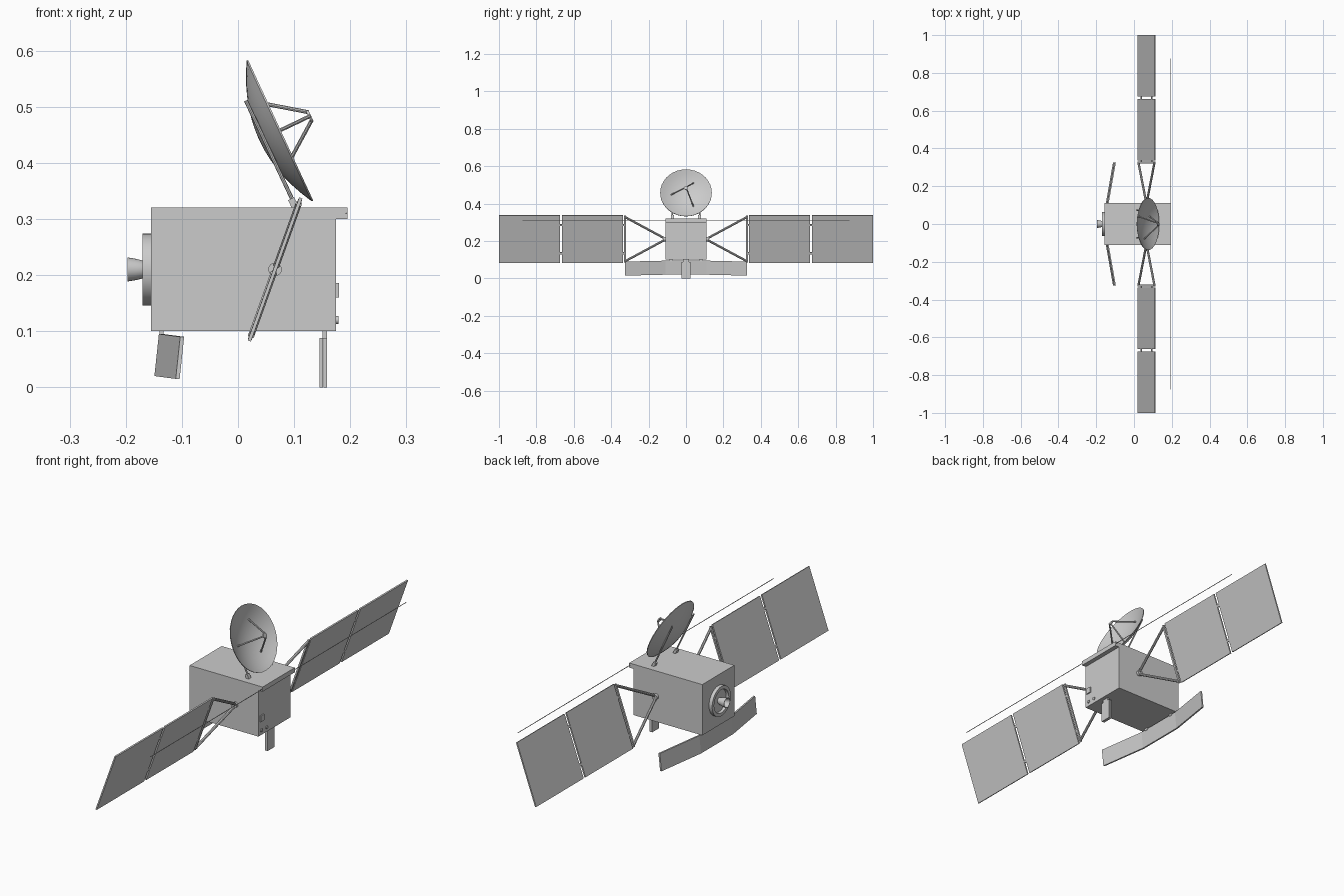
import bpy, bmesh
from math import pi, radians, sqrt
from mathutils import Vector, Matrix

cube = bpy.data.objects.get("Cube")
if cube:
    bpy.data.objects.remove(cube, do_unlink=True)

grey = bpy.data.materials.new("satellite grey")
grey.use_nodes = True
COLOUR = (0.6, 0.6, 0.6, 1)
grey.diffuse_color = COLOUR
grey.node_tree.nodes["Principled BSDF"].inputs["Base Color"].default_value = COLOUR


def finish(bm, name, smooth=False):
    bmesh.ops.recalc_face_normals(bm, faces=bm.faces)
    mesh = bpy.data.meshes.new(name)
    bm.to_mesh(mesh)
    bm.free()
    mesh.materials.append(grey)
    ob = bpy.data.objects.new(name, mesh)
    bpy.context.collection.objects.link(ob)
    if smooth:
        bpy.ops.object.select_all(action='DESELECT')
        ob.select_set(True)
        bpy.context.view_layer.objects.active = ob
        bpy.ops.object.shade_smooth_by_angle(angle=radians(35))
    return ob


def box(name, centre, size, tilt=0):
    """Box turned by tilt about the y axis."""
    bm = bmesh.new()
    m = (Matrix.Translation(centre) @ Matrix.Rotation(tilt, 4, 'Y')
         @ Matrix.Diagonal((*size, 1)))
    bmesh.ops.create_cube(bm, size=1, matrix=m)
    return finish(bm, name)


def rod(name, a, b, r, sides=8):
    a, b = Vector(a), Vector(b)
    d = b - a
    m = Matrix.Translation((a + b) / 2) @ d.to_track_quat('Z', 'Y').to_matrix().to_4x4()
    bm = bmesh.new()
    bmesh.ops.create_cone(bm, cap_ends=True, segments=sides, radius1=r,
                          radius2=r, depth=d.length, matrix=m)
    return finish(bm, name, True)


def lathe(name, profile, origin, axis, steps=32):
    """Turn (radius, height) points around an axis."""
    bm = bmesh.new()
    vs = [bm.verts.new((r, 0, h)) for r, h in profile]
    es = [bm.edges.new(p) for p in zip(vs, vs[1:])]
    bmesh.ops.spin(bm, geom=vs + es, cent=(0, 0, 0), axis=(0, 0, 1),
                   angle=2 * pi, steps=steps)
    bmesh.ops.remove_doubles(bm, verts=bm.verts, dist=0.0002)
    q = Vector(axis).to_track_quat('Z', 'Y').to_matrix().to_4x4()
    bm.transform(Matrix.Translation(origin) @ q)
    return finish(bm, name, True)


# Body with front lip
box("body", (0.01, 0, 0.21), (0.33, 0.22, 0.22))
box("body_lip", (0.184, 0, 0.31), (0.022, 0.22, 0.02))
rod("long_antenna", (0.193, -0.875, 0.31), (0.193, 0.875, 0.31), 0.0015, 6)

# Small fittings on the +x face
box("sensor_window", (0.177, -0.088, 0.173), (0.006, 0.024, 0.026))
for y in (-0.09, -0.055):
    rod("sensor_port", (0.174, y, 0.12), (0.179, y, 0.12), 0.007, 12)

# Engine ring and nozzle
lathe("engine_ring", [(0, -0.002), (0.064, -0.002), (0.064, 0.015),
                      (0.05, 0.015), (0.048, 0.004), (0, 0.004)],
      (-0.155, 0, 0.21), (-1, 0, 0))
lathe("engine_nozzle", [(0, 0), (0.012, 0), (0.016, 0.012), (0.019, 0.024),
                        (0.0215, 0.039), (0.0195, 0.039), (0.012, 0.02), (0, 0.018)],
      (-0.158, 0, 0.21), (-1, 0, 0), 24)

# Solar wings
TILT = radians(19.8)
HUB = Vector((0.066, 0, 0.21))
ACROSS = Vector((0.339, 0, 0.941))
for side, label in ((1, "left"), (-1, "right")):
    def at(y, u=0):
        return HUB + ACROSS * u + Vector((0, y * side, 0))
    rod(label + "_wing_hub", at(0.105), at(0.122), 0.012, 16)
    for u in (-0.125, 0.125):
        rod(label + "_wing_strut", at(0.115, u * 0.04), at(0.325, u), 0.006)
    box(label + "_wing_bar", at(0.326), (0.007, 0.009, 0.265), TILT)
    for y in (0.5, 0.8375):
        box(label + "_solar_panel", at(y), (0.006, 0.325, 0.271), TILT)
    for y in (0.334, 0.668):
        for u in (-0.08, 0.08):
            box(label + "_panel_hinge", at(y, u), (0.005, 0.02, 0.01), TILT)

# Dish
CENTRE = Vector((0.076, 0, 0.458))
AXIS = Vector((0.907, 0, 0.42)).normalized()
UP = Vector((-AXIS.z, 0, AXIS.x))
R, DEPTH = 0.138, 0.039


def bowl(r):
    return -DEPTH * (1 - (r / R) ** 2)


radii = [R * i / 7 for i in range(8)]
inner = [(r, bowl(r)) for r in radii]
outer = [(r, bowl(r) - 0.003) for r in reversed(radii)]
lathe("dish", inner + outer, CENTRE, AXIS, 36)

# Feed tripod
feed = CENTRE + AXIS * 0.058 + UP * 0.001
rod("feed_head", feed - AXIS * 0.003, feed + AXIS * 0.002, 0.011, 12)
for y, u in ((-1, 0), (0.5, sqrt(0.75)), (0.5, -sqrt(0.75))):
    out = UP * u + Vector((0, y, 0))
    rod("feed_strut", CENTRE + out * 0.08 + AXIS * bowl(0.08),
        feed + out * 0.009, 0.0035)

# Dish supports with pivots on the roof
for y in (-0.073, 0.073):
    rod("dish_support", (0.1, y, 0.328), (0.014, y, 0.511), 0.0035)
    box("dish_pivot", (0.099, y, 0.327), (0.012, 0.016, 0.02), radians(-25))

# Bent lower antenna: flat middle with two wings swept towards +x
bm = bmesh.new()
rings = []
for y, x, drop in ((-0.326, -0.108, 0.005), (-0.11, -0.146, 0),
                   (0.11, -0.146, 0), (0.326, -0.108, 0.005)):
    low, high = 0.02 - drop, 0.095 - drop
    rings.append([bm.verts.new(p) for p in (
        (x - 0.003, y, low), (x + 0.004, y, low),
        (x + 0.012, y, high), (x + 0.005, y, high))])
for a, b in zip(rings, rings[1:]):
    for i in range(4):
        j = (i + 1) % 4
        bm.faces.new((a[i], a[j], b[j], b[i]))
bm.faces.new(rings[0])
bm.faces.new(rings[-1])
finish(bm, "lower_antenna")
for y in (-0.08, 0.08):
    box("lower_antenna_bracket", (-0.136, y, 0.096), (0.007, 0.015, 0.012))

# Blade antenna under the body
box("blade_front", (0.1553, 0, 0.044), (0.0065, 0.048, 0.088))
box("blade_back", (0.1483, 0, 0.044), (0.0065, 0.048, 0.088))
box("blade_mount", (0.1545, 0, 0.094), (0.008, 0.03, 0.014))
